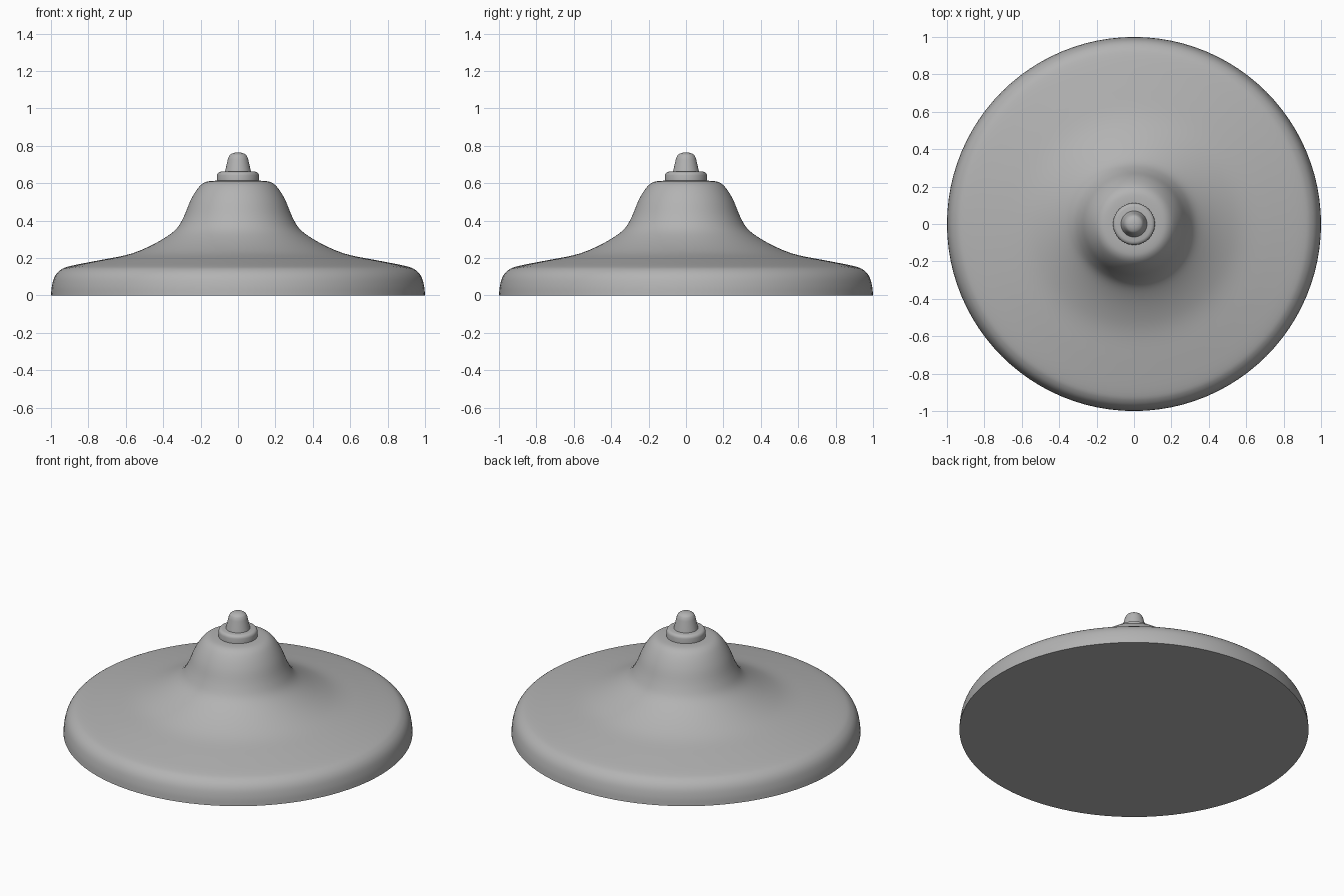
import bpy, bmesh, math
from mathutils import Vector

cube = bpy.data.objects.get("Cube")
if cube:
    bpy.data.objects.remove(cube, do_unlink=True)

grey = bpy.data.materials.new("plain grey")
grey.use_nodes = True
colour = (0.45, 0.45, 0.45, 1)
grey.diffuse_color = colour
grey.node_tree.nodes["Principled BSDF"].inputs["Base Color"].default_value = colour


def smooth_path(points, steps=4):
    """Catmull-Rom curve through the points."""
    p = [Vector(q) for q in points]
    p = [2 * p[0] - p[1]] + p + [2 * p[-1] - p[-2]]
    path = []
    for a, b, c, d in zip(p, p[1:], p[2:], p[3:]):
        for i in range(steps):
            t = i / steps
            path.append(0.5 * (2 * b + (c - a) * t + (2 * a - 5 * b + 4 * c - d) * t**2
                               + (3 * b - a - 3 * c + d) * t**3))
    return path + [p[-2]]


def lathe(name, profile, sides=96):
    """Spin a (radius, height) profile round z and close its ends."""
    bm = bmesh.new()
    rings = []
    for r, z in profile:
        rings.append([bm.verts.new((r * math.cos(math.tau * i / sides),
                                    r * math.sin(math.tau * i / sides), z))
                      for i in range(sides)])
    for low, high in zip(rings, rings[1:]):
        for i in range(sides):
            j = (i + 1) % sides
            bm.faces.new((low[i], low[j], high[j], high[i]))
    bm.faces.new(rings[0][::-1])
    bm.faces.new(rings[-1])
    mesh = bpy.data.meshes.new(name)
    bm.to_mesh(mesh)
    bm.free()
    mesh.materials.append(grey)
    obj = bpy.data.objects.new(name, mesh)
    bpy.context.collection.objects.link(obj)
    bpy.ops.object.select_all(action="DESELECT")
    obj.select_set(True)
    bpy.context.view_layer.objects.active = obj
    bpy.ops.object.shade_smooth_by_angle(angle=math.radians(40))


# Wide bell-shaped body with rounded rim
lathe("bell_body", smooth_path([
    (1, 0), (0.995, 0.05), (0.98, 0.1), (0.95, 0.135), (0.9, 0.156), (0.75, 0.186),
    (0.6, 0.215), (0.5, 0.25), (0.4, 0.302), (0.33, 0.355), (0.29, 0.42),
    (0.255, 0.505), (0.22, 0.565), (0.185, 0.6), (0.14, 0.612), (0.05, 0.612)]))

# Collar with a rounded upper edge
lathe("collar", [(0.112, 0.61), (0.112, 0.642), (0.109, 0.652), (0.102, 0.658),
                 (0.092, 0.661), (0.05, 0.661)], 64)

# Tapered tip with a domed end
lathe("tip", [(0.071, 0.655), (0.055, 0.725)] + smooth_path([
    (0.052, 0.736), (0.044, 0.75), (0.03, 0.759), (0.015, 0.763), (0.002, 0.764)]), 64)
